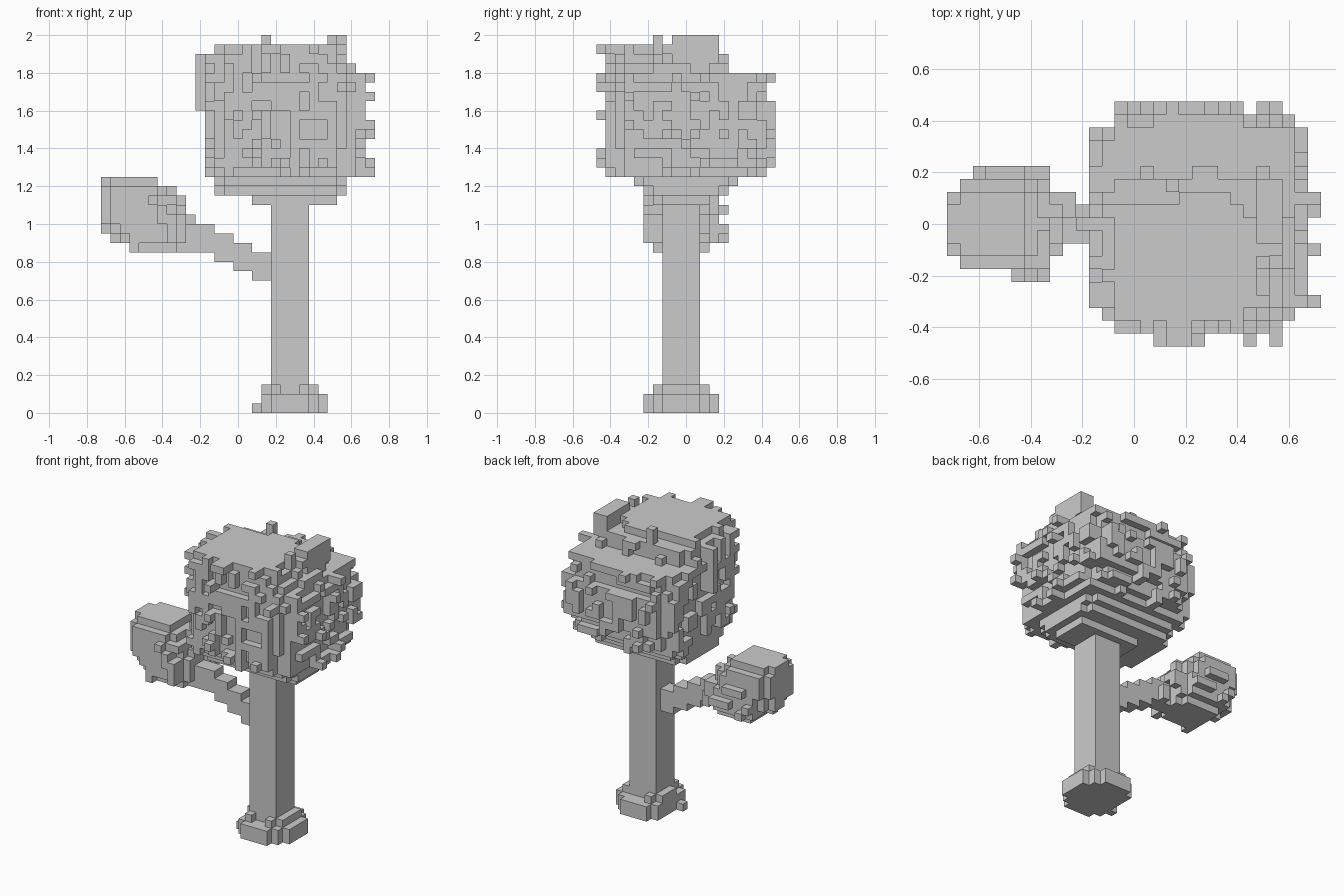
import bpy
import bmesh
import random
from mathutils import Vector

random.seed(5)
V = 0.05                                   # voxel edge length
ORIGIN = Vector((-0.725, -0.475, 0.0))     # corner of the voxel lattice
SIDES = [Vector(d) for d in ((1, 0, 0), (-1, 0, 0), (0, 1, 0),
                             (0, -1, 0), (0, 0, 1), (0, 0, -1))]

cube = bpy.data.objects.get("Cube")
if cube:
    bpy.data.objects.remove(cube)

grey = bpy.data.materials.new("plain grey")
grey.use_nodes = True
grey.diffuse_color = (0.6, 0.6, 0.6, 1)
grey.node_tree.nodes["Principled BSDF"].inputs["Base Color"].default_value = grey.diffuse_color


def step(cell, d):
    return tuple(int(a + b) for a, b in zip(cell, d))


def centre(cell):
    return ORIGIN + (Vector(cell) + Vector((0.5, 0.5, 0.5))) * V


def cells_where(inside):
    """All lattice cells whose centre passes the test."""
    return {(i, j, k) for i in range(29) for j in range(19) for k in range(40)
            if inside(*centre((i, j, k)))}


def box(x0, x1, y0, y1, z0, z1):
    return cells_where(lambda x, y, z: x0 < x < x1 and y0 < y < y1 and z0 < z < z1)


def bumpy(core, sides, limit, chances):
    """Add layers of random short strips to the surface, inside a limit."""
    result = set(core)
    for chance in chances:
        layer = {step(c, d) for c in result for d in sides}
        layer = (layer - result) & limit
        for c in sorted(layer):
            if random.random() < chance:
                d = random.choice(SIDES)
                for _ in range(random.randint(1, 3)):
                    if c in layer:
                        result.add(c)
                    c = step(c, d)
    return result


def build(name, cells):
    """Mesh the outer faces of a set of cells."""
    bm = bmesh.new()
    corners = {}

    def vert(p):
        key = tuple(round(a / V * 2) for a in p - ORIGIN)
        if key not in corners:
            corners[key] = bm.verts.new(p)
        return corners[key]

    for c in sorted(cells):
        for n in SIDES:
            if step(c, n) in cells:
                continue
            u = Vector((n.y, n.z, n.x))
            w = n.cross(u)
            mid = centre(c) + n * V / 2
            bm.faces.new([vert(mid + (u * a + w * b) * V / 2)
                          for a, b in ((-1, -1), (1, -1), (1, 1), (-1, 1))])
    mesh = bpy.data.meshes.new(name)
    bm.to_mesh(mesh)
    bm.free()
    mesh.materials.append(grey)
    obj = bpy.data.objects.new(name, mesh)
    bpy.context.collection.objects.link(obj)


# Crown: rounded-box outline by height (top of band, x range, y range)
BANDS = [
    (1.15, 0.08, 0.52, -0.13, 0.13),
    (1.20, -0.13, 0.58, -0.23, 0.23),
    (1.25, -0.13, 0.58, -0.28, 0.28),
    (1.30, -0.13, 0.62, -0.33, 0.33),
    (1.40, -0.13, 0.62, -0.38, 0.38),
    (1.65, -0.13, 0.63, -0.38, 0.43),
    (1.80, -0.13, 0.63, -0.38, 0.38),
    (1.85, -0.13, 0.58, -0.38, 0.18),
    (1.90, -0.13, 0.53, -0.38, 0.18),
    (1.95, -0.08, 0.48, -0.38, 0.08),
]


def in_crown(x, y, z):
    if z < 1.1:
        return False
    for top, x0, x1, y0, y1 in BANDS:
        if z < top:
            u = abs(2 * x - x0 - x1) / (x1 - x0)
            v = abs(2 * y - y0 - y1) / (y1 - y0)
            return u ** 5 + v ** 5 < 1
    return False


crown = bumpy(cells_where(in_crown), SIDES[:4],
              box(-0.18, 0.73, -0.48, 0.48, 1.25, 1.95), (0.22, 0.1))
# Raised top corner and sparse twigs
crown |= box(0.12, 0.18, 0.12, 0.18, 1.85, 2)
crown |= box(0.47, 0.58, -0.08, 0.18, 1.85, 2)
crown |= box(0.47, 0.53, -0.18, -0.12, 1.9, 2)
crown |= box(-0.23, -0.12, -0.03, 0.03, 1.6, 1.9)
build("crown", crown)


# Side clump at the end of the branch, leaning outwards with height
def in_clump(x, y, z):
    axis = -0.5 + 0.35 * (1.05 - z)
    return (abs((x - axis) / 0.22) ** 2.4 + abs(y / 0.19) ** 2.4
            + abs((z - 1.05) / 0.22) ** 2.4) < 1


build("side_clump", bumpy(cells_where(in_clump), SIDES,
                          box(-0.73, -0.23, -0.23, 0.23, 0.85, 1.25), (0.1,)))

# Branch: stair steps rising away from the trunk
branch = box(-0.23, -0.17, 0.02, 0.08, 0.85, 0.95)
for s in range(5):
    x1, z0 = 0.175 - 0.1 * s, 0.7 + 0.05 * min(s, 3)
    branch |= box(x1 - 0.1, x1, -0.075, 0.025, z0, z0 + 0.15)
build("branch", branch)

# Trunk
build("trunk", box(0.175, 0.375, -0.125, 0.075, 0, 1.2))


# Roots: a rounded foot with a broken upper step
def disc(radius, z0, z1):
    return cells_where(lambda x, y, z: z0 < z < z1 and
                       (x - 0.275) ** 2 + (y + 0.025) ** 2 < radius ** 2)


roots = disc(0.2, 0, 0.1) - box(0.08, 0.12, -0.3, 0.3, 0, 0.1)
roots |= box(0.08, 0.12, -0.13, -0.07, 0, 0.05)
roots |= {c for c in disc(0.15, 0.1, 0.15) if random.random() < 0.6}
build("roots", roots)
